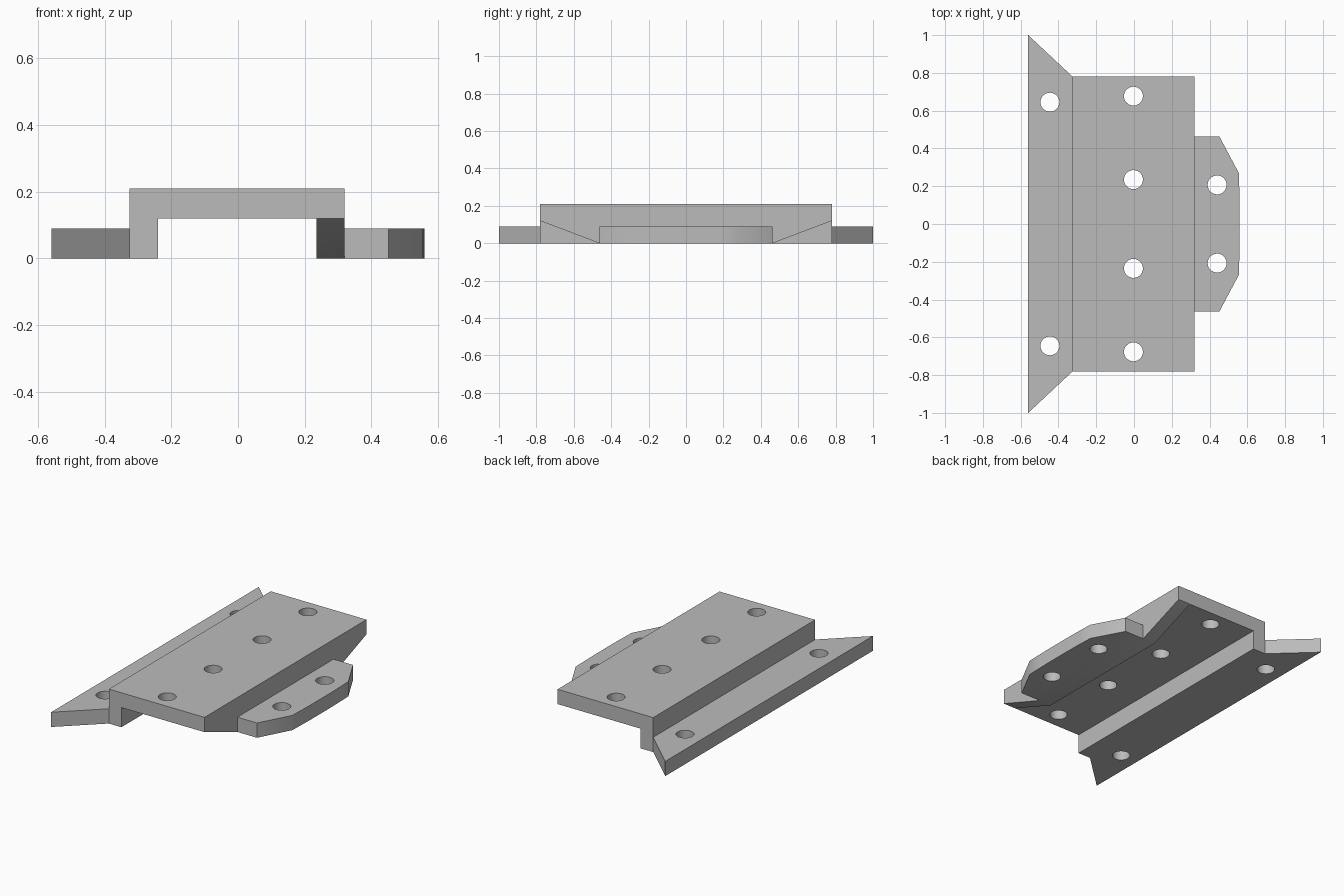
import bpy, bmesh
from mathutils import Vector

old = bpy.data.objects.get("Cube")
if old:
    bpy.data.objects.remove(old, do_unlink=True)

# One plain grey for the whole bracket
GREY = (0.5, 0.5, 0.5, 1)
grey = bpy.data.materials.new("plain grey")
grey.use_nodes = True
grey.diffuse_color = GREY
grey.node_tree.nodes["Principled BSDF"].inputs["Base Color"].default_value = GREY


def prism(name, outline, axis, start, end):
    """Extrude a 2D outline along an axis; outline uses the other two axes in order."""
    bm = bmesh.new()
    verts = []
    for point in outline:
        co = list(point)
        co.insert(axis, start)
        verts.append(bm.verts.new(co))
    face = bm.faces.new(verts)
    moved = bmesh.ops.extrude_face_region(bm, geom=[face])["geom"]
    shift = Vector((0, 0, 0))
    shift[axis] = end - start
    bmesh.ops.translate(bm, vec=shift, verts=[v for v in moved if isinstance(v, bmesh.types.BMVert)])
    bmesh.ops.recalc_face_normals(bm, faces=bm.faces)
    mesh = bpy.data.meshes.new(name)
    bm.to_mesh(mesh)
    bm.free()
    mesh.materials.append(grey)
    obj = bpy.data.objects.new(name, mesh)
    bpy.context.collection.objects.link(obj)
    return obj


def mirrored(half):
    """Complete an (x, y) outline by reflecting it in y."""
    return half + [(x, -y) for x, y in reversed(half)]


def combine(target, other, operation):
    """Apply a boolean and discard the helper."""
    mod = target.modifiers.new(operation.lower(), 'BOOLEAN')
    mod.operation = operation
    mod.solver = 'EXACT'
    mod.object = other
    bpy.context.view_layer.objects.active = target
    bpy.ops.object.modifier_apply(modifier=mod.name)
    bpy.data.objects.remove(other, do_unlink=True)


T = 0.09                        # flange thickness
LEFT, RIGHT = -0.325, 0.32      # outer faces of the raised channel
LENGTH, TAB = 0.78, 0.463       # half lengths
TOP, CEILING = 0.21, 0.12

# Raised top plate with the full-length side wall
bracket = prism("mounting_bracket", [(LEFT, 0), (LEFT + 0.085, 0), (LEFT + 0.085, CEILING),
                (RIGHT, CEILING), (RIGHT, TOP), (LEFT, TOP)], 1, -LENGTH, LENGTH)

# Opposite wall, tapering down to the tab
combine(bracket, prism("tapered_wall", [(-TAB, 0), (TAB, 0), (LENGTH, CEILING),
        (-LENGTH, CEILING)], 0, RIGHT - 0.085, RIGHT), 'UNION')

# Long flange with splayed ends
combine(bracket, prism("long_flange", mirrored([(LEFT, LENGTH), (-0.56, 1)]), 2, 0, T), 'UNION')

# Short tab with clipped corners and a slightly bowed edge
bow = [(0.56 - 0.07 * y * y, y) for y in (0.27, 0.18, 0.09)]
combine(bracket, prism("short_tab", mirrored([(RIGHT, TAB), (0.452, TAB)] + bow), 2, 0, T), 'UNION')

# Bolt holes
for x, y in [(-0.003, 0.677), (-0.003, 0.235), (-0.445, 0.645), (0.44, 0.207)]:
    for side in (1, -1):
        bpy.ops.mesh.primitive_cylinder_add(vertices=48, radius=0.05, depth=1, location=(x, y * side, 0))
        drill = bpy.context.object
        drill.data.materials.append(grey)
        combine(bracket, drill, 'DIFFERENCE')

# Smooth hole walls, sharp edges elsewhere
bpy.ops.object.select_all(action='DESELECT')
bracket.select_set(True)
bpy.context.view_layer.objects.active = bracket
bpy.ops.object.shade_smooth_by_angle(angle=0.5)
